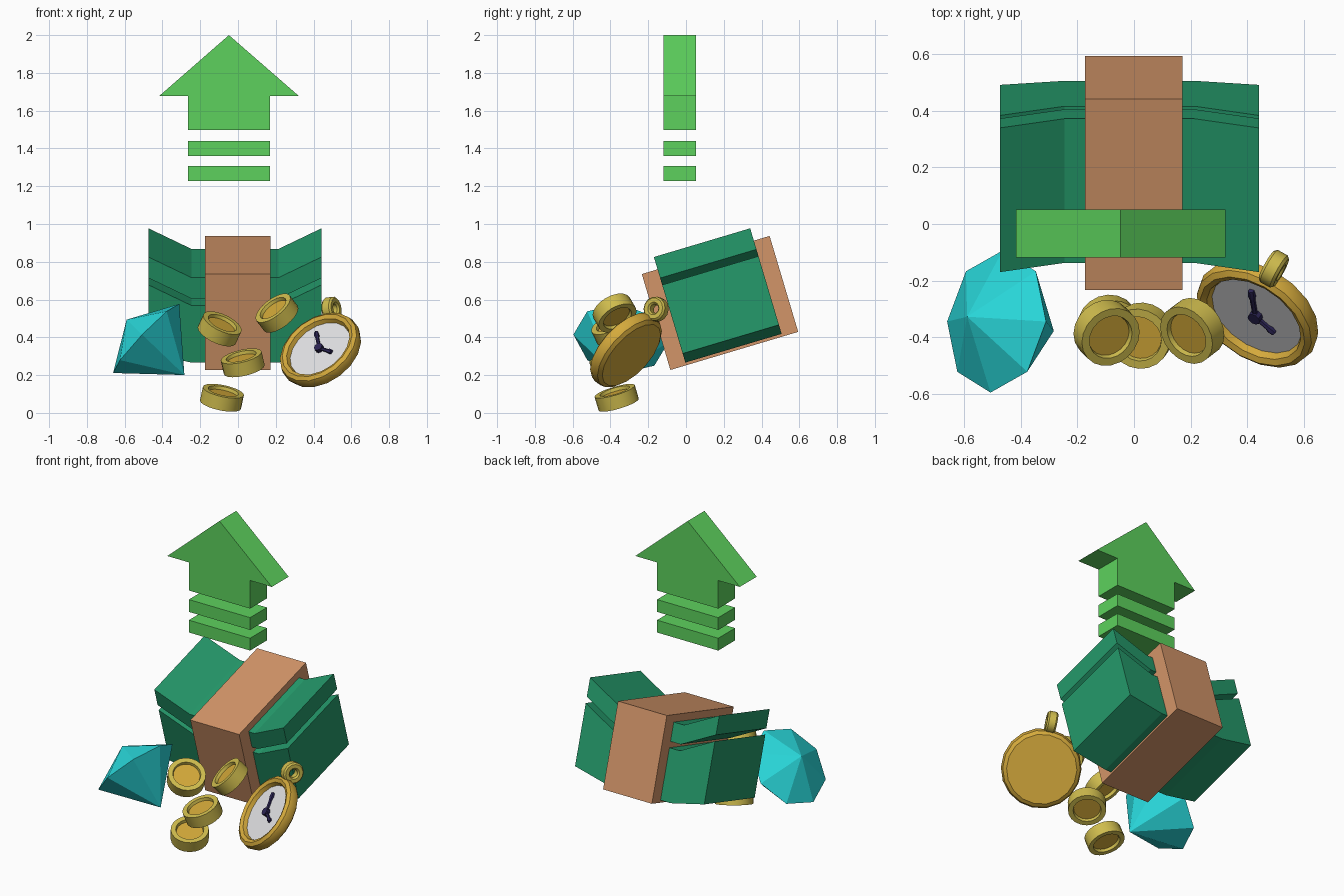
import bpy, bmesh, math
from mathutils import Matrix, Vector

if "Cube" in bpy.data.objects:
    bpy.data.objects.remove(bpy.data.objects["Cube"])


def material(name, r, g, b):
    m = bpy.data.materials.new(name)
    m.diffuse_color = (r, g, b, 1)
    m.use_nodes = True
    m.node_tree.nodes["Principled BSDF"].inputs["Base Color"].default_value = m.diffuse_color
    return m


ARROW = material("arrow green", .11, .64, .11)
NOTE = material("banknote green", .018, .32, .145)
BAND = material("band tan", .65, .30, .14)
GEM = material("gem cyan", .022, .68, .70)
RIM = material("coin gold", .62, .50, .075)
CORE = material("coin centre gold", .64, .39, .04)
CASE = material("watch gold", .66, .40, .045)
DIAL = material("dial white", .76, .76, .78)
HAND = material("hand purple", .025, .018, .09)


def frame(loc, normal, x_axis=(1, 0, 0)):
    """Matrix whose z follows normal and whose x is close to x_axis."""
    z = Vector(normal).normalized()
    x = Vector(x_axis)
    x = (x - z * x.dot(z)).normalized()
    y = z.cross(x)
    m = Matrix((x, y, z)).transposed().to_4x4()
    m.translation = Vector(loc)
    return m


def finish(name, bm, mats, matrix=Matrix(), smooth=False):
    bmesh.ops.recalc_face_normals(bm, faces=bm.faces)
    me = bpy.data.meshes.new(name)
    bm.to_mesh(me)
    bm.free()
    for m in mats:
        me.materials.append(m)
    ob = bpy.data.objects.new(name, me)
    bpy.context.collection.objects.link(ob)
    ob.matrix_world = matrix
    if smooth:
        bpy.ops.object.select_all(action='DESELECT')
        bpy.context.view_layer.objects.active = ob
        ob.select_set(True)
        bpy.ops.object.shade_smooth_by_angle(angle=math.radians(32))
    return ob


def extrude(name, pts, y0, y1, mat, matrix=Matrix()):
    """Extrude an x-z outline along y."""
    bm = bmesh.new()
    a = [bm.verts.new((x, y0, z)) for x, z in pts]
    b = [bm.verts.new((x, y1, z)) for x, z in pts]
    bm.faces.new(a)
    bm.faces.new(b)
    n = len(pts)
    for i in range(n):
        j = (i + 1) % n
        bm.faces.new((a[i], a[j], b[j], b[i]))
    return finish(name, bm, [mat], matrix)


def lathe(name, prof, segs, mats, matrix, rule=lambda i: 0, closed=False, smooth=True):
    """Spin a (radius, height) profile about local z; rule gives the colour per band."""
    bm = bmesh.new()
    rings = []
    for r, h in prof:
        if r == 0:
            rings.append([bm.verts.new((0, 0, h))] * segs)
        else:
            rings.append([bm.verts.new((r * math.cos(k * math.tau / segs),
                                        r * math.sin(k * math.tau / segs), h))
                          for k in range(segs)])
    count = len(prof) if closed else len(prof) - 1
    for i in range(count):
        p, q = rings[i], rings[(i + 1) % len(prof)]
        for k in range(segs):
            l = (k + 1) % segs
            vs = list(dict.fromkeys((p[k], p[l], q[l], q[k])))
            bm.faces.new(vs).material_index = rule(i)
    return finish(name, bm, mats, matrix, smooth)


# Upward arrow with two trailing bars
extrude("arrow", [(-.048, 2), (-.418, 1.677), (-.265, 1.677), (-.265, 1.497),
                  (.169, 1.497), (.169, 1.677), (.323, 1.677)], -.119, .052, ARROW)
for i, (lo, hi) in enumerate([(1.36, 1.439), (1.228, 1.307)]):
    extrude(f"arrow_bar_{i + 1}", [(-.265, lo), (.169, lo), (.169, hi), (-.265, hi)],
            -.119, .052, ARROW)

# Tilted bundle of notes, bent up at both ends, held by a band
tilt = Matrix.Translation((0, .18, .582)) @ Matrix.Rotation(math.radians(16.6), 4, 'X')


def bent_stack(name, low_mid, low_end, top_mid, top_end):
    xs = (-.458, -.23, .23, .458)
    lows = (low_end, low_mid, low_mid, low_end)
    tops = (top_end, top_mid, top_mid, top_end)
    pts = list(zip(xs, lows)) + list(zip(xs, tops))[::-1]
    extrude(name, [(x - .016, z) for x, z in pts], -.266, .266, NOTE, tilt)


bent_stack("lower_notes", -.25, -.20, .065, .179)
bent_stack("upper_notes", .103, .217, .219, .333)
extrude("band", [(-.174, -.265), (.172, -.265), (.172, .265), (-.174, .265)],
        -.353, .353, BAND, tilt)

# Eight-sided gem: low crown and deeper point
axis = Vector((.304, -.05, -.291))
lathe("gem", [(0, -.145), (.253, 0), (0, .282)], 8, [GEM],
      frame((-.486, -.345, .394), axis, (.69, 0, .72)), smooth=False)

# Coins with recessed centres on both sides
coin = [(0, -.02), (.078, -.02), (.082, -.038), (.111, -.038),
        (.111, .038), (.082, .038), (.078, .02), (0, .02)]
coins = [((-.085, -.367, .08), (.2, -.28, .94)),
         ((.025, -.395, .265), (-.22, -.3, .93)),
         ((-.097, -.385, .445), (.39, -.4, .83)),
         ((.206, -.378, .528), (-.55, -.42, .72))]
for i, (loc, normal) in enumerate(coins):
    lathe(f"coin_{i + 1}", coin, 20, [RIM, CORE], frame(loc, normal),
          rule=lambda k: 1 if k in (0, 6) else 0)

# Pocket watch: case with rounded rim and sunken dial
centre = Vector((.437, -.318, .333))
facing = Vector((-.45, -.65, .6)).normalized()
up = Vector((.21, .58, .78))
up = (up - facing * up.dot(facing)).normalized()
case = [(0, -.045), (.205, -.045), (.226, -.03), (.235, -.002), (.228, .027),
        (.208, .04), (.187, .03), (.178, .006), (0, .006)]
lathe("watch_case", case, 18, [CASE, DIAL], frame(centre, facing, up),
      rule=lambda k: 1 if k == 7 else 0)

# Hanging loop at the top of the watch
lathe("watch_loop", [(.025, -.02), (.034, -.03), (.056, -.03), (.065, -.02),
                     (.065, .02), (.056, .03), (.034, .03), (.025, .02)], 14, [RIM],
      frame(centre + up * .275, up.cross(facing), up), closed=True)

# Watch hands and hub
hub = centre + facing * .016
lathe("hand_hub", [(0, -.012), (.024, -.012), (.024, .014), (0, .014)], 10, [HAND],
      frame(hub, facing))
for name, d, length in (("long_hand", (-.017, .10, .09), .125),
                        ("short_hand", (.065, -.056, -.02), .09)):
    lathe(name, [(0, 0), (.010, 0), (.010, length * .65), (.014, length * .8),
                 (.011, length), (0, length)], 6, [HAND], frame(hub, d, facing))
